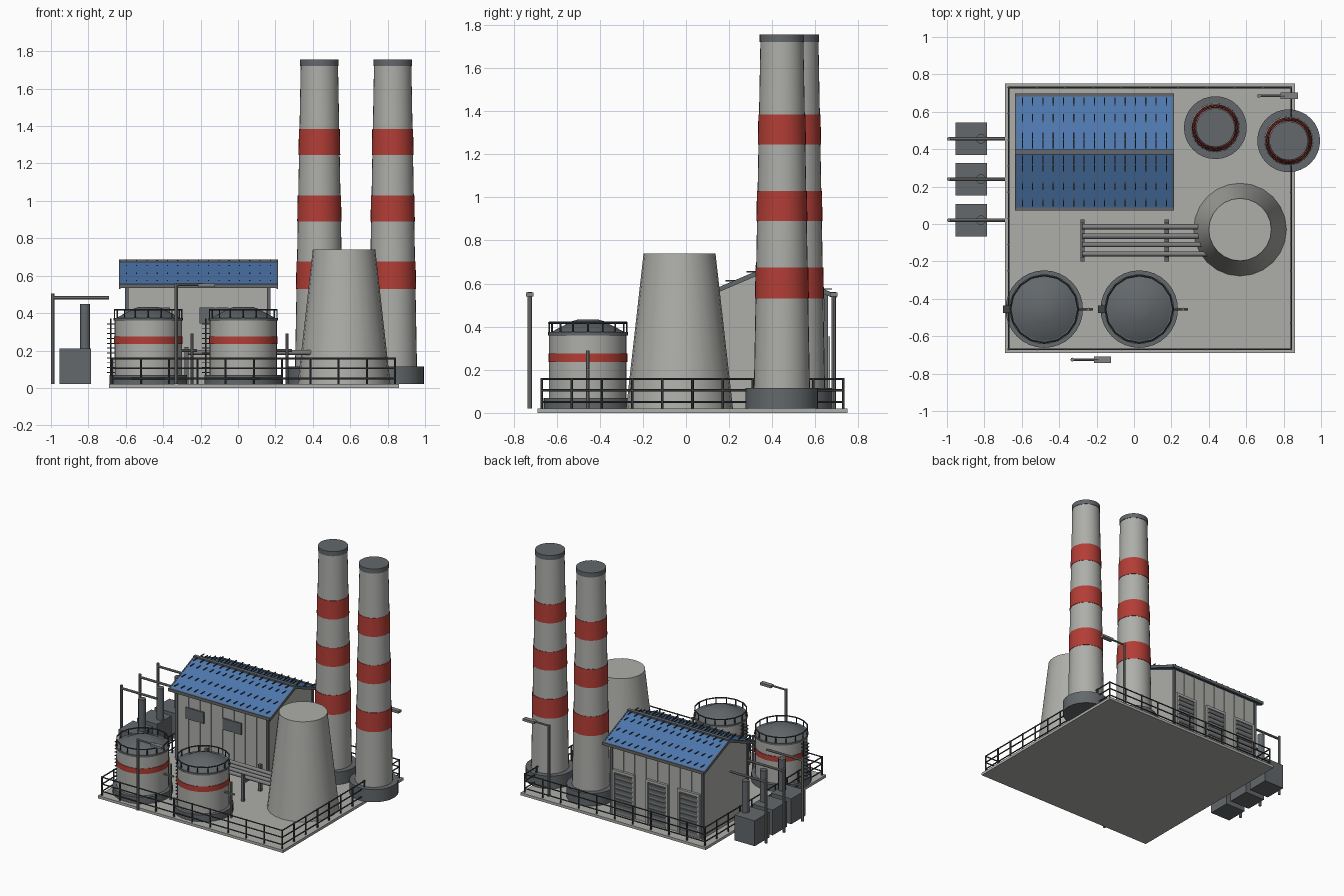
import bpy, bmesh
from mathutils import Matrix, Vector

cube = bpy.data.objects.get("Cube")
if cube:
    bpy.data.objects.remove(cube, do_unlink=True)


def material(name, rgb):
    m = bpy.data.materials.new(name)
    m.use_nodes = True
    m.diffuse_color = (*rgb, 1)
    m.node_tree.nodes["Principled BSDF"].inputs["Base Color"].default_value = (*rgb, 1)
    return m


MATS = {
    "concrete": material("light_concrete", (0.42, 0.42, 0.4)),
    "steel": material("mid_steel", (0.22, 0.22, 0.22)),
    "dark": material("dark_grey", (0.125, 0.138, 0.147)),
    "rail": material("charcoal_rail", (0.05, 0.057, 0.06)),
    "red": material("warning_red", (0.45, 0.047, 0.036)),
    "blue": material("roof_blue", (0.075, 0.185, 0.42)),
}


class Part:
    """Collects primitives into one mesh object."""

    def __init__(self, name):
        self.name, self.bm, self.used = name, bmesh.new(), []

    def paint(self, verts, mat):
        if mat not in self.used:
            self.used.append(mat)
        for f in {f for v in verts for f in v.link_faces}:
            f.material_index = self.used.index(mat)

    def box(self, x0, x1, y0, y1, z0, z1, mat):
        m = Matrix.Translation(((x0 + x1) / 2, (y0 + y1) / 2, (z0 + z1) / 2))
        m = m @ Matrix.Diagonal((x1 - x0, y1 - y0, z1 - z0, 1))
        self.paint(bmesh.ops.create_cube(self.bm, size=1, matrix=m)["verts"], mat)

    def rod(self, a, b, r, mat, r_end=None, sides=8):
        a, b = Vector(a), Vector(b)
        turn = (b - a).to_track_quat("Z", "Y").to_matrix().to_4x4()
        made = bmesh.ops.create_cone(
            self.bm, cap_ends=True, segments=sides, radius1=r,
            radius2=r if r_end is None else r_end, depth=(b - a).length,
            matrix=Matrix.Translation((a + b) / 2) @ turn)
        self.paint(made["verts"], mat)

    def drum(self, x, y, z0, z1, r0, r1, mat, sides=32):
        self.rod((x, y, z0), (x, y, z1), r0, mat, r1, sides)

    def prism(self, profile, x0, x1, mat):
        """Extrudes a (y, z) outline along x."""
        verts = [self.bm.verts.new((x0, y, z)) for y, z in profile]
        face = self.bm.faces.new(verts)
        out = bmesh.ops.extrude_face_region(self.bm, geom=[face])["geom"]
        new = [v for v in out if isinstance(v, bmesh.types.BMVert)]
        bmesh.ops.translate(self.bm, verts=new, vec=(x1 - x0, 0, 0))
        self.paint(verts + new, mat)

    def finish(self):
        bmesh.ops.recalc_face_normals(self.bm, faces=self.bm.faces)
        mesh = bpy.data.meshes.new(self.name)
        self.bm.to_mesh(mesh)
        self.bm.free()
        for m in self.used:
            mesh.materials.append(MATS[m])
        ob = bpy.data.objects.new(self.name, mesh)
        bpy.context.collection.objects.link(ob)
        bpy.ops.object.select_all(action="DESELECT")
        ob.select_set(True)
        bpy.context.view_layer.objects.active = ob
        bpy.ops.object.shade_smooth_by_angle(angle=0.5)


GROUND = 0.02

# Ground slab
p = Part("ground_slab")
p.box(-0.69, 0.86, -0.69, 0.75, 0, GROUND, "concrete")
p.finish()

# Perimeter fence
p = Part("perimeter_fence")
X0, X1, Y0, Y1 = -0.67, 0.84, -0.67, 0.73
corners = [(X0, Y0), (X1, Y0), (X1, Y1), (X0, Y1)]
for i, (ax, ay) in enumerate(corners):
    bx, by = corners[(i + 1) % 4]
    for z in (0.05, 0.105, 0.157):
        p.rod((ax, ay, z), (bx, by, z), 0.005, "rail", sides=6)
    for k in range(10):
        x, y = ax + (bx - ax) * k / 10, ay + (by - ay) * k / 10
        p.rod((x, y, GROUND), (x, y, 0.162), 0.006, "rail", sides=6)
p.finish()

# Striped chimneys
for name, x, y in (("chimney_back", 0.435, 0.515), ("chimney_side", 0.827, 0.445)):
    p = Part(name)
    p.drum(x, y, GROUND, 0.115, 0.168, 0.168, "dark")
    radius = lambda z: 0.13 - 0.03 * (z - 0.115) / 1.6
    p.drum(x, y, 0.115, 1.72, radius(0.115), radius(1.72), "concrete")
    for z0, z1 in ((0.53, 0.675), (0.89, 1.03), (1.245, 1.385)):
        p.drum(x, y, z0, z1, radius(z0) + 0.003, radius(z1) + 0.003, "red")
    p.drum(x, y, 1.72, 1.755, 0.103, 0.103, "dark")
    p.finish()

# Cooling tower
p = Part("cooling_tower")
p.drum(0.567, -0.03, GROUND, 0.74, 0.248, 0.167, "concrete", 24)
p.finish()

# Storage tanks with roof railing, ladder and outlet pipe
for name, x in (("storage_tank_right", -0.48), ("storage_tank_left", 0.028)):
    y, r = -0.455, 0.18
    p = Part(name)
    p.drum(x, y, GROUND, 0.07, 0.207, 0.207, "dark")
    p.drum(x, y, 0.07, 0.37, r, r, "concrete")
    p.drum(x, y, 0.235, 0.275, r + 0.004, r + 0.004, "red")
    p.drum(x, y, 0.36, 0.375, r + 0.006, r + 0.006, "dark")
    p.drum(x, y, 0.375, 0.425, r - 0.01, 0.075, "dark")
    p.drum(x, y, 0.425, 0.434, 0.075, 0.045, "dark")
    ring = [Vector((x, y, 0)) + Matrix.Rotation(k * 0.3927, 3, "Z") @ Vector((r, 0, 0))
            for k in range(16)]
    for k, v in enumerate(ring):
        w = ring[k - 1]
        p.rod((v.x, v.y, 0.37), (v.x, v.y, 0.42), 0.004, "rail", sides=6)
        p.rod((v.x, v.y, 0.418), (w.x, w.y, 0.418), 0.005, "rail", sides=6)
    for side in (-0.022, 0.022):
        p.rod((x - 0.2, y + side, 0.07), (x - 0.2, y + side, 0.37), 0.004, "rail", sides=6)
    for k in range(11):
        z = 0.08 + k * 0.026
        p.box(x - 0.22, x - r, y - 0.02, y + 0.02, z, z + 0.005, "rail")
    p.rod((x + 0.235, y, GROUND), (x + 0.235, y, 0.29), 0.008, "steel")
    p.rod((x + 0.17, y, 0.2), (x + 0.26, y, 0.2), 0.007, "steel")
    p.finish()

# Machine hall walls with corner posts and pilasters
EAVE, RIDGE, MID = 0.55, 0.68, 0.385
p = Part("hall_walls")
p.prism([(0.12, GROUND), (0.65, GROUND), (0.65, 0.555), (MID, 0.665), (0.12, 0.555)],
        -0.595, 0.165, "concrete")
for y in (0.12, 0.65):
    for x in (-0.595, 0.165):
        p.box(x - 0.009, x + 0.009, y - 0.009, y + 0.009, GROUND, 0.555, "dark")
    for k in range(1, 8):
        x = -0.595 + 0.095 * k
        p.box(x - 0.005, x + 0.005, y - 0.006, y + 0.006, GROUND, EAVE, "concrete")
p.finish()

# Hall windows
p = Part("hall_windows")
for x in (-0.44, -0.128):
    p.box(x - 0.077, x + 0.077, 0.108, 0.122, 0.345, 0.43, "dark")
p.finish()

# Hall shutter doors
p = Part("hall_shutters")
for x in (0.06, -0.22, -0.485):
    p.box(x - 0.08, x + 0.08, 0.65, 0.658, GROUND, 0.34, "steel")
    for s in (-1, 1):
        p.box(x + s * 0.083 - 0.008, x + s * 0.083 + 0.008, 0.65, 0.668, GROUND, 0.355, "concrete")
    p.box(x - 0.091, x + 0.091, 0.65, 0.668, 0.335, 0.355, "concrete")
    for k in range(8):
        z = 0.045 + k * 0.037
        p.box(x - 0.072, x + 0.072, 0.655, 0.664, z, z + 0.02, "dark")
p.finish()

# Gabled roof with gutters, edge trim, ridge cap and snow guards
p = Part("hall_roof")
for s in (-1, 1):
    edge = MID + s * 0.305
    p.prism([(edge, EAVE), (MID, RIDGE), (MID, RIDGE - 0.016), (edge, EAVE - 0.016)],
            -0.635, 0.213, "blue")
    for x in (-0.637, 0.207):
        p.prism([(edge, EAVE + 0.003), (MID, RIDGE + 0.003), (MID, RIDGE - 0.02),
                 (edge, EAVE - 0.02)], x, x + 0.008, "dark")
    p.box(-0.637, 0.215, edge - 0.008, edge + 0.008, EAVE - 0.016, EAVE + 0.006, "dark")
    for z in (0.575, 0.613, 0.655, 0.682):
        inner = 0.305 * (RIDGE - min(z, 0.672)) / (RIDGE - EAVE)
        y0, y1 = sorted((MID + s * inner, MID + s * (inner + 0.045)))
        for k in range(15):
            x = -0.597 + k * 0.055
            p.box(x - 0.003, x + 0.003, y0, y1, z - 0.003, z + 0.003, "rail")
p.box(-0.637, 0.215, MID - 0.013, MID + 0.013, RIDGE - 0.008, RIDGE + 0.006, "dark")
p.finish()

# Pipe rack
p = Part("pipe_rack")
for x in (-0.275, 0.175):
    p.box(x - 0.011, x + 0.011, -0.2, 0.025, 0.155, 0.175, "dark")
    for y in (-0.19, 0.015):
        p.box(x - 0.011, x + 0.011, y - 0.01, y + 0.01, GROUND, 0.22, "dark")
for y in (-0.015, -0.065, -0.11, -0.16):
    p.rod((-0.275, y, 0.19), (0.42, y, 0.19), 0.014, "steel", sides=12)
p.finish()

# Generator units with exhaust stacks and service pipes
for i, y in enumerate((0.455, 0.24, 0.02)):
    p = Part(f"generator_{i + 1}")
    p.box(-0.955, -0.785, y - 0.087, y + 0.087, GROUND, 0.212, "dark")
    p.drum(-0.818, y, 0.21, 0.45, 0.026, 0.026, "dark", 12)
    p.rod((-0.99, y, GROUND), (-0.99, y, 0.505), 0.01, "steel")
    p.rod((-0.99, y, 0.482), (-0.69, y, 0.482), 0.009, "steel")
    p.finish()

# Street lamps
for name, x, y in (("lamp_front", -0.33, -0.725), ("lamp_back", 0.668, 0.685)):
    p = Part(name)
    p.rod((x, y, GROUND), (x, y, 0.56), 0.01, "steel")
    p.rod((x, y, 0.553), (x + 0.14, y, 0.553), 0.007, "steel")
    p.box(x + 0.115, x + 0.208, y - 0.017, y + 0.017, 0.54, 0.558, "steel")
    p.finish()
